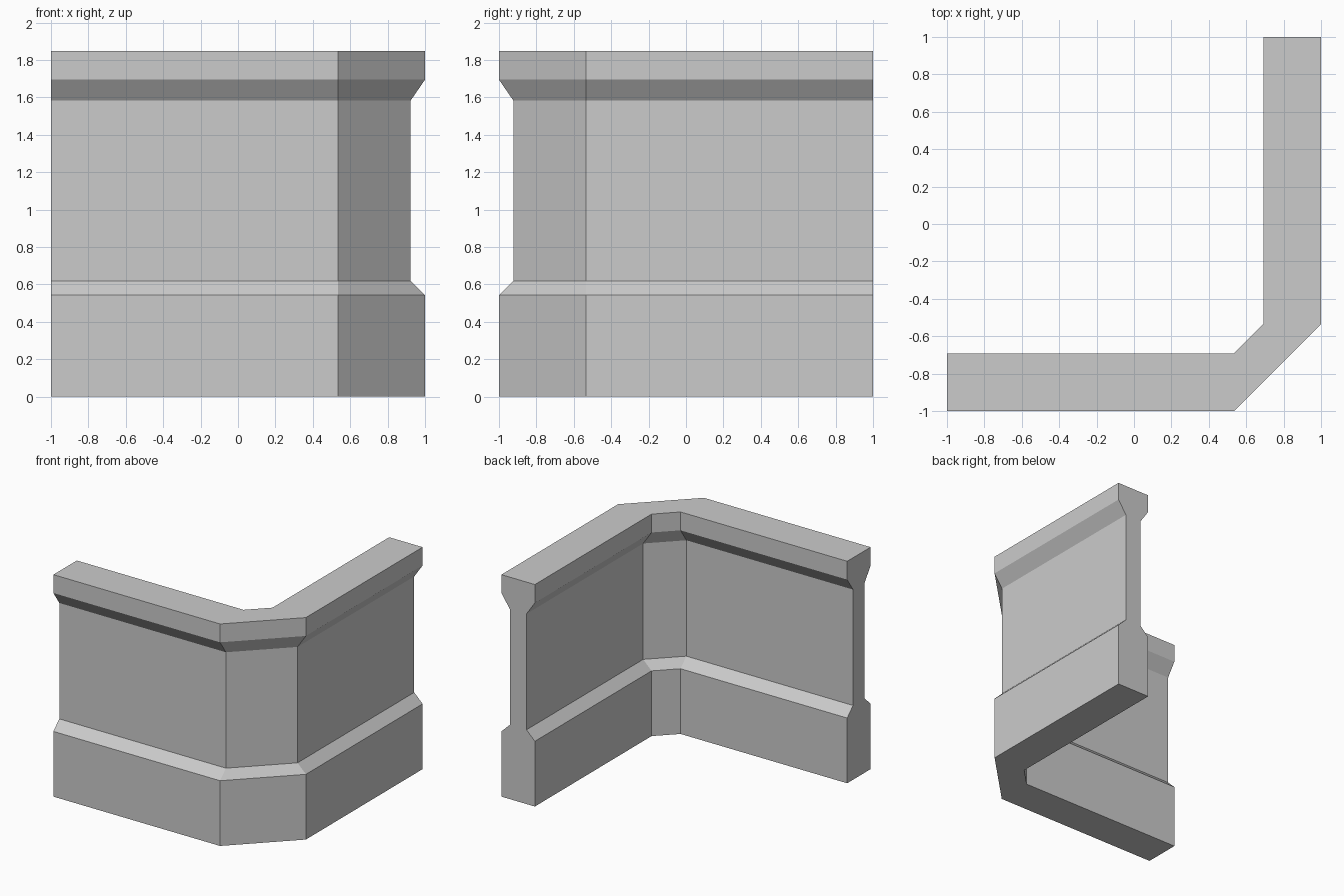
import bpy
import bmesh

# Remove the default cube
if "Cube" in bpy.data.objects:
    bpy.data.objects.remove(bpy.data.objects["Cube"], do_unlink=True)

THICK = 0.308    # wall depth at base and cap
RECESS = 0.077   # how far the middle panel sits back on each face
BEND = 0.535     # where the straight runs meet the angled corner

# Half section, bottom to top: (inset from outer face, height)
outer = [(0, 0), (0, 0.543), (RECESS, 0.618), (RECESS, 1.583), (0, 1.695), (0, 1.848)]
section = outer + [(THICK - d, z) for d, z in reversed(outer)]

# Section placed at both ends and both bends of the wall
stations = [
    lambda d, z: (-1, d - 1, z),
    lambda d, z: (BEND, d - 1, z),
    lambda d, z: (1 - d, -BEND, z),
    lambda d, z: (1 - d, 1, z),
]

bm = bmesh.new()
rings = [[bm.verts.new(place(d, z)) for d, z in section] for place in stations]

# Skin between neighbouring sections, then close the two ends
n = len(section)
for a, b in zip(rings, rings[1:]):
    for i in range(n):
        j = (i + 1) % n
        bm.faces.new((a[i], b[i], b[j], a[j]))
bm.faces.new(rings[0])
bm.faces.new(rings[-1][::-1])
bmesh.ops.recalc_face_normals(bm, faces=bm.faces)

mesh = bpy.data.meshes.new("corner_wall")
bm.to_mesh(mesh)
bm.free()
wall = bpy.data.objects.new("corner_wall", mesh)
bpy.context.collection.objects.link(wall)

# Plain grey stone
color = (0.6, 0.6, 0.6, 1)
stone = bpy.data.materials.new("grey_stone")
stone.use_nodes = True
stone.diffuse_color = color
shader = next(s for s in stone.node_tree.nodes if s.type == "BSDF_PRINCIPLED")
shader.inputs["Base Color"].default_value = color
mesh.materials.append(stone)
